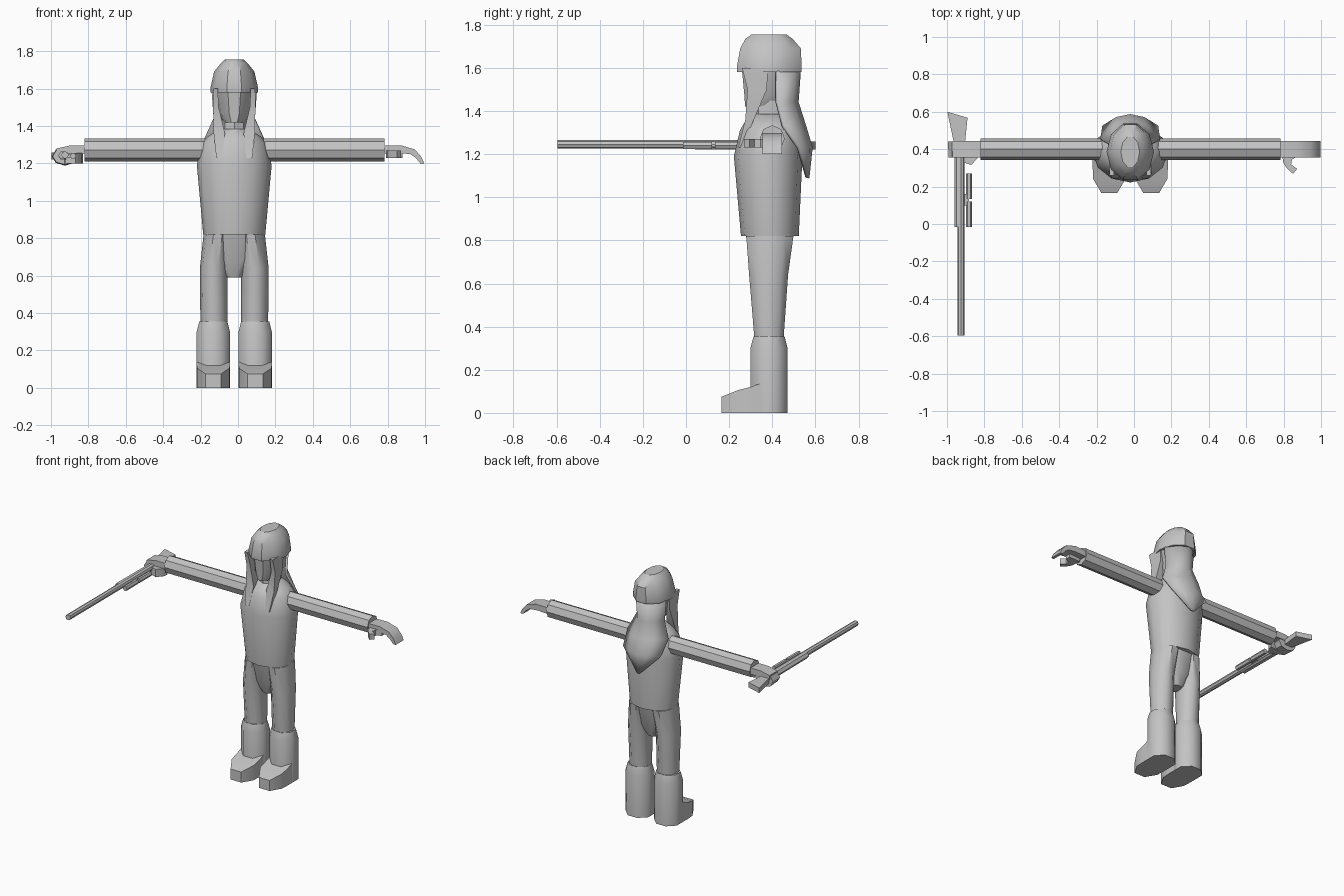
import bpy, bmesh, math

CX = -0.02                       # body centre line
grey = bpy.data.materials.new("plain grey")
grey.diffuse_color = (0.55, 0.55, 0.55, 1)


def finish(name, bm, angle=40):
    bmesh.ops.recalc_face_normals(bm, faces=bm.faces)
    me = bpy.data.meshes.new(name)
    bm.to_mesh(me)
    bm.free()
    me.materials.append(grey)
    ob = bpy.data.objects.new(name, me)
    bpy.context.collection.objects.link(ob)
    bpy.ops.object.select_all(action='DESELECT')
    ob.select_set(True)
    bpy.context.view_layer.objects.active = ob
    bpy.ops.object.shade_smooth_by_angle(angle=math.radians(angle))
    return ob


def loft(name, rings, axis='Z', n=8, flat=False, angle=40):
    """Rings are (t, u, v, ru, rv): position on axis, centre, half sizes."""
    bm = bmesh.new()
    loops = []
    k = 1 / math.cos(math.pi / n) if flat else 1
    for t, u, v, ru, rv in rings:
        loop = []
        for i in range(n):
            a = 2 * math.pi * (i + (0.5 if flat else 0)) / n
            p, q = u + ru * k * math.cos(a), v + rv * k * math.sin(a)
            loop.append(bm.verts.new({'Z': (p, q, t), 'X': (t, p, q), 'Y': (p, t, q)}[axis]))
        loops.append(loop)
    for a, b in zip(loops, loops[1:]):
        for i in range(n):
            j = (i + 1) % n
            bm.faces.new((a[i], a[j], b[j], b[i]))
    bm.faces.new(loops[0])
    bm.faces.new(loops[-1])
    return finish(name, bm, angle)


def prism(name, outline, lo, hi, plane='XZ'):
    """Extrude a flat outline between two depths."""
    bm = bmesh.new()
    place = (lambda p, d: (p[0], d, p[1])) if plane == 'XZ' else (lambda p, d: (p[0], p[1], d))
    a = [bm.verts.new(place(p, lo)) for p in outline]
    b = [bm.verts.new(place(p, hi)) for p in outline]
    bm.faces.new(a)
    bm.faces.new(b)
    for i in range(len(a)):
        j = (i + 1) % len(a)
        bm.faces.new((a[i], a[j], b[j], b[i]))
    return finish(name, bm, 35)


# Torso and pelvis
loft("torso", [(0.82, CX, 0.389, 0.166, 0.134), (1.19, CX, 0.381, 0.2, 0.159),
               (1.31, CX, 0.39, 0.175, 0.14), (1.345, CX, 0.39, 0.14, 0.12),
               (1.385, CX, 0.39, 0.08, 0.08)], n=12)
loft("pelvis", [(0.83, CX, 0.385, 0.16, 0.115), (0.68, CX, 0.385, 0.13, 0.08),
                (0.59, CX, 0.385, 0.04, 0.05)], n=10)

# Head, neck and cap
loft("neck", [(1.34, CX, 0.39, 0.07, 0.08), (1.47, CX, 0.395, 0.07, 0.08)])
loft("head", [(1.42, CX, 0.36, 0.055, 0.09), (1.47, CX, 0.385, 0.088, 0.12),
              (1.62, CX, 0.39, 0.116, 0.14)], n=10)
loft("cap", [(1.58, CX, 0.386, 0.127, 0.156), (1.605, CX, 0.386, 0.127, 0.158),
             (1.69, CX, 0.392, 0.108, 0.148), (1.735, CX, 0.385, 0.072, 0.115),
             (1.755, CX, 0.385, 0.05, 0.085)], n=10, angle=35)

# Hanging cloth behind the head and shoulders, ending in a point
bm = bmesh.new()
rows = []
for z, half, edge, mid in [(1.585, 0.115, 0.42, 0.525), (1.44, 0.105, 0.42, 0.515),
                           (1.33, 0.155, 0.45, 0.55), (1.23, 0.145, 0.52, 0.58),
                           (1.09, 0.008, 0.56, 0.565)]:
    rows.append([bm.verts.new((CX + half * s, mid + (edge - mid) * s * s, z))
                 for s in (-1, -0.5, 0, 0.5, 1)])
for a, b in zip(rows, rows[1:]):
    for i in range(4):
        bm.faces.new((a[i], a[i + 1], b[i + 1], b[i]))
cloth = finish("back_cloth", bm)
mod = cloth.modifiers.new("thickness", 'SOLIDIFY')
mod.thickness = 0.015
mod.offset = 0

for side, tag in ((-1, "right"), (1, "left")):
    # Hair lock in front of the shoulder
    loft(tag + "_hair_lock",
         [(1.6, CX + side * 0.1, 0.32, 0.012, 0.06), (1.5, CX + side * 0.098, 0.33, 0.015, 0.045),
          (1.36, CX + side * 0.08, 0.295, 0.03, 0.02),
          (1.23, CX + side * 0.08, 0.25, 0.016, 0.008)], n=4, flat=True)
    # Trouser leg
    loft(tag + "_leg",
         [(0.82, CX + side * 0.088, 0.389, 0.076, 0.115), (0.64, CX + side * 0.11, 0.383, 0.074, 0.095),
          (0.33, CX + side * 0.108, 0.385, 0.073, 0.07)], n=10)
    # Boot shaft and toe
    bx = CX + side * 0.112
    loft(tag + "_boot",
         [(0, bx, 0.385, 0.089, 0.086), (0.3, bx, 0.385, 0.089, 0.086),
          (0.355, bx, 0.385, 0.075, 0.072)], flat=True, angle=50)
    prism_rings = [(0.38, 0.089, 0.15), (0.3, 0.089, 0.12), (0.24, 0.086, 0.105), (0.165, 0.042, 0.075)]
    loft(tag + "_boot_toe",
         [(y, bx, h / 2, w, h / 2) for y, w, h in prism_rings], axis='Y', n=4, flat=True, angle=50)
    # Sleeve
    loft(tag + "_arm",
         [(CX + side * 0.1, 0.4, 1.272, 0.058, 0.062),
          (CX + side * 0.802, 0.4, 1.272, 0.058, 0.062)], axis='X')

# Open left hand with curled fingers and thumb
prism("open_hand", [(0.77, 1.25), (0.77, 1.295), (0.87, 1.297), (0.945, 1.275), (0.98, 1.235),
                    (0.996, 1.2), (0.975, 1.2), (0.95, 1.23), (0.92, 1.25), (0.86, 1.255)],
      0.355, 0.445)
prism("open_thumb", [(0.79, 0.4), (0.797, 0.33), (0.815, 0.3), (0.85, 0.268), (0.872, 0.295),
                     (0.84, 0.318), (0.845, 0.345), (0.88, 0.365), (0.88, 0.4)],
      1.23, 1.27, 'XY')

# Right hand closed around the weapon
prism("fist_wrist", [(-0.81, 1.25), (-0.81, 1.295), (-0.9, 1.295), (-0.97, 1.28), (-0.97, 1.25)],
      0.355, 0.445)
loft("fist", [(0.355, -0.925, 1.238, 0.066, 0.045), (0.44, -0.925, 1.238, 0.07, 0.05)], axis='Y')
prism("fist_thumb", [(-0.83, 0.39), (-0.835, 0.355), (-0.87, 0.315), (-0.925, 0.335), (-0.93, 0.38)],
      1.2, 1.255, 'XY')

# Long gun: barrel, fore stock, side tubes and butt
loft("barrel", [(-0.595, -0.925, 1.245, 0.02, 0.02), (0.36, -0.925, 1.245, 0.02, 0.02)], axis='Y')
loft("fore_stock", [(-0.015, -0.935, 1.243, 0.026, 0.023), (0.4, -0.935, 1.24, 0.026, 0.023)],
     axis='Y', n=6)
for y0, y1 in ((-0.015, 0.12), (0.135, 0.27)):
    loft("side_tube", [(y0, -0.882, 1.24, 0.016, 0.018), (y1, -0.882, 1.24, 0.016, 0.018)],
         axis='Y', n=6)
prism("tube_bracket", [(-0.93, 0.1), (-0.882, 0.1), (-0.882, 0.16), (-0.93, 0.16)],
      1.232, 1.248, 'XY')
prism("gun_butt", [(-0.96, 0.42), (-0.905, 0.42), (-0.89, 0.568), (-0.998, 0.6)],
      1.222, 1.258, 'XY')
